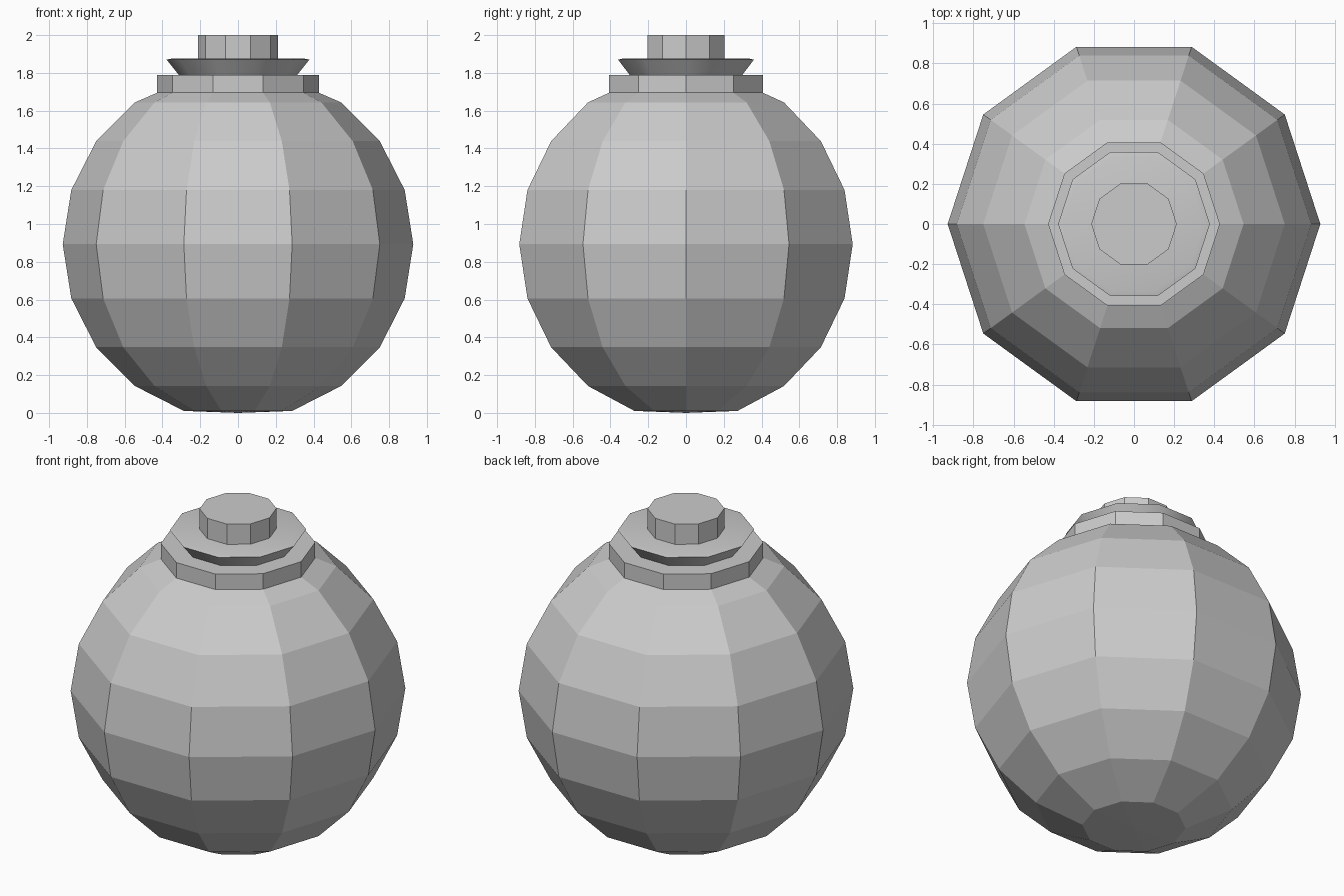
import bpy, bmesh, math

if "Cube" in bpy.data.objects:
    bpy.data.objects.remove(bpy.data.objects["Cube"])

SIDES = 10


def lathe(name, profile, smooth_angle=None):
    """Spin a bottom-to-top (radius, height) profile into a ten-sided closed solid."""
    bm = bmesh.new()
    rings = []
    for r, z in profile:
        if r == 0:
            rings.append([bm.verts.new((0, 0, z))] * SIDES)
        else:
            rings.append([bm.verts.new((r * math.cos(math.tau * i / SIDES),
                                        r * math.sin(math.tau * i / SIDES), z))
                          for i in range(SIDES)])
    for lower, upper in zip(rings, rings[1:]):
        for i in range(SIDES):
            j = (i + 1) % SIDES
            corners = [lower[i], lower[j], upper[j], upper[i]]
            bm.faces.new(list(dict.fromkeys(corners)))
    if profile[0][0]:
        bm.faces.new(rings[0][::-1])
    if profile[-1][0]:
        bm.faces.new(rings[-1])
    bmesh.ops.recalc_face_normals(bm, faces=bm.faces[:])
    mesh = bpy.data.meshes.new(name)
    bm.to_mesh(mesh)
    bm.free()
    obj = bpy.data.objects.new(name, mesh)
    bpy.context.collection.objects.link(obj)
    if smooth_angle:
        bpy.ops.object.select_all(action='DESELECT')
        obj.select_set(True)
        bpy.context.view_layer.objects.active = obj
        bpy.ops.object.shade_smooth_by_angle(angle=math.radians(smooth_angle))
    return obj


# Round body with a stepped collar at the neck
R, CZ = 0.928, 0.893
body = [(0, 0.0)]
for k in range(-4, 4):
    a = math.radians(18 * k)
    body.append((R * math.cos(a), CZ + R * math.sin(a)))
body += [(0.428, 1.695), (0.428, 1.79)]
lathe("body", body)

# Flared lid with a softened rim
lathe("lid", [(0.31, 1.785), (0.378, 1.87), (0.35, 1.876)], 30)

# Knob on the lid
lathe("knob", [(0.213, 1.87), (0.213, 2.0)])
